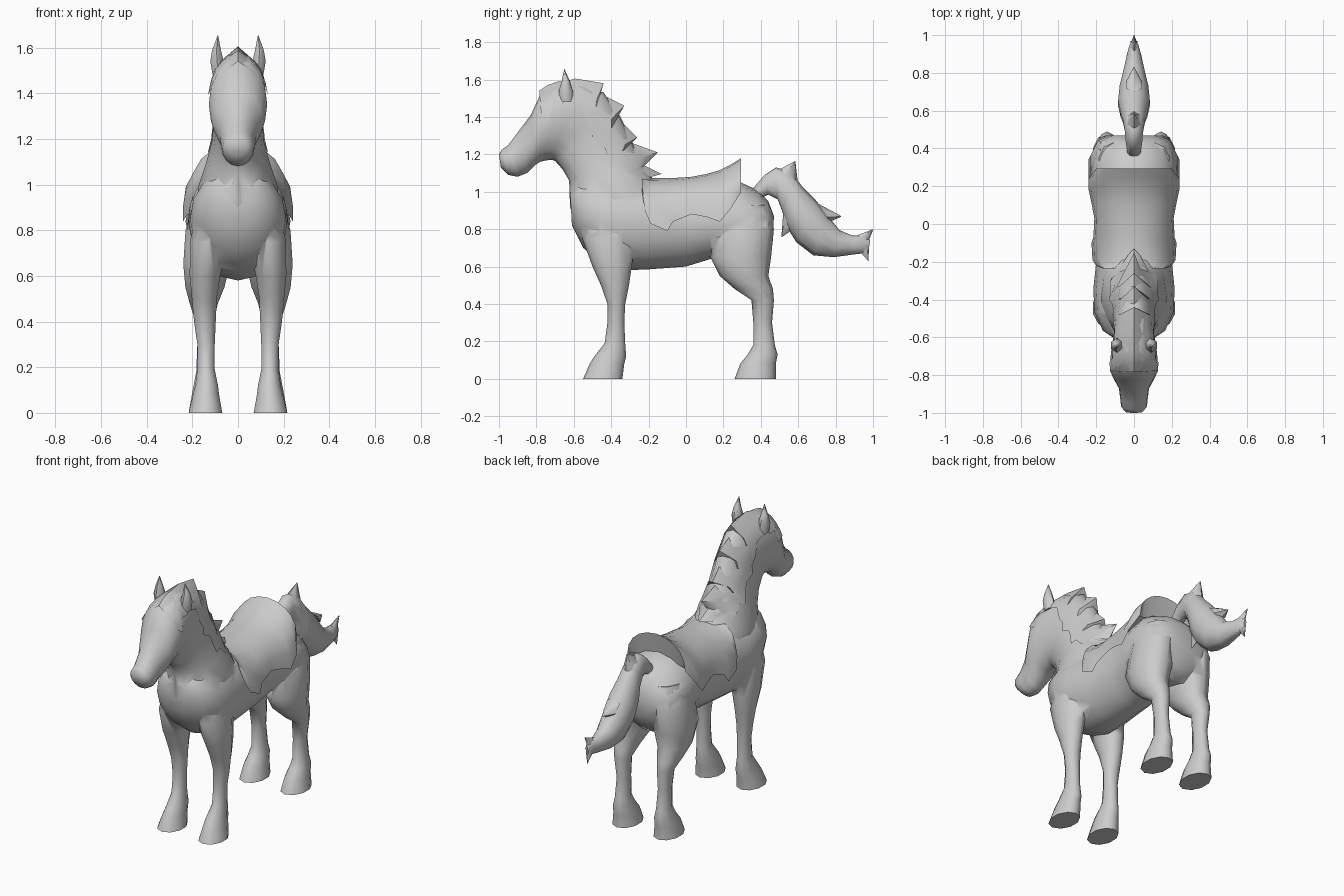
import bpy, bmesh, math
from mathutils import Vector
from mathutils.bvhtree import BVHTree

grey = bpy.data.materials.new("plain grey")
grey.diffuse_color = (0.6, 0.6, 0.6, 1)


def finish(name, bm, angle=60):
    bmesh.ops.recalc_face_normals(bm, faces=bm.faces)
    me = bpy.data.meshes.new(name)
    bm.to_mesh(me)
    bm.free()
    ob = bpy.data.objects.new(name, me)
    bpy.context.collection.objects.link(ob)
    me.materials.append(grey)
    smooth(ob, angle)
    return ob


def smooth(ob, angle):
    bpy.ops.object.select_all(action='DESELECT')
    ob.select_set(True)
    bpy.context.view_layer.objects.active = ob
    bpy.ops.object.shade_smooth_by_angle(angle=math.radians(angle))


def loft(name, rings, n=14, xc=0.0, angle=60):
    """Each ring: two profile points (y1, z1, y2, z2), half width, optional x centre."""
    bm = bmesh.new()
    loops = []
    for r in rings:
        y1, z1, y2, z2, w = r[:5]
        x = r[5] if len(r) > 5 else xc
        c = Vector((x, (y1 + y2) / 2, (z1 + z2) / 2))
        u = Vector((0, (y1 - y2) / 2, (z1 - z2) / 2))
        v = Vector((w, 0, 0))
        loops.append([bm.verts.new(c + u * math.cos(2 * math.pi * i / n)
                                   + v * math.sin(2 * math.pi * i / n)) for i in range(n)])
    for a, b in zip(loops, loops[1:]):
        for i in range(n):
            j = (i + 1) % n
            bm.faces.new((a[i], a[j], b[j], b[i]))
    bm.faces.new(loops[0])
    bm.faces.new(loops[-1])
    return finish(name, bm, angle)


def sheet(name, rows, angle=60):
    """Skin over a grid of points."""
    bm = bmesh.new()
    grid = [[bm.verts.new(p) for p in row] for row in rows]
    for a, b in zip(grid, grid[1:]):
        for i in range(len(a) - 1):
            bm.faces.new((a[i], a[i + 1], b[i + 1], b[i]))
    return finish(name, bm, angle)


# Trunk from chest to rump
body = loft("body", [
    (-.62, 1.0, -.61, .82, .09), (-.58, 1.06, -.55, .70, .165), (-.48, 1.08, -.45, .62, .21),
    (-.35, 1.07, -.33, .58, .215), (-.2, 1.06, -.2, .585, .2), (0, 1.05, 0, .60, .185),
    (.13, 1.05, .13, .64, .2), (.27, 1.06, .27, .62, .23), (.38, 1.01, .37, .6, .215),
    (.44, .95, .43, .66, .19), (.47, .87, .465, .74, .12)], 16)

# Neck, head and muzzle
neck = loft("neck_and_head", [
    (-.14, 1.02, -.58, .78, .18), (-.17, 1.06, -.62, .92, .175), (-.22, 1.13, -.625, 1.06, .14),
    (-.28, 1.25, -.66, 1.12, .115), (-.35, 1.40, -.70, 1.165, .105),
    (-.44, 1.53, -.715, 1.17, .105), (-.57, 1.58, -.73, 1.17, .118),
    (-.67, 1.58, -.76, 1.165, .125), (-.77, 1.54, -.78, 1.16, .128),
    (-.83, 1.41, -.81, 1.14, .108), (-.89, 1.33, -.85, 1.10, .08),
    (-.95, 1.25, -.90, 1.08, .073), (-.985, 1.225, -.95, 1.09, .068),
    (-1.0, 1.2, -.99, 1.13, .045)], 16)

# Legs: z, front y, back y, inner x, outer x
FRONT = [(.9, -.53, -.3, .05, .18), (.75, -.555, -.27, .04, .215), (.6, -.5, -.29, .075, .215),
         (.5, -.455, -.305, .09, .205), (.4, -.42, -.325, .095, .195), (.3, -.42, -.33, .1, .18),
         (.19, -.435, -.325, .1, .18), (.12, -.49, -.32, .085, .19), (.08, -.515, -.33, .08, .2),
         (0, -.55, -.34, .065, .22)]
HIND = [(.93, .2, .43, .03, .19), (.8, .16, .47, .025, .235), (.65, .13, .455, .03, .245),
        (.55, .18, .44, .055, .235), (.48, .26, .465, .085, .215), (.42, .35, .47, .1, .195),
        (.3, .36, .46, .105, .18), (.18, .36, .475, .1, .185), (.13, .33, .49, .09, .195),
        (.08, .29, .48, .08, .205), (0, .26, .48, .065, .22)]
limbs = [neck]
for name, table in (("front_leg", FRONT), ("hind_leg", HIND)):
    for s in (-1, 1):
        limbs.append(loft(name, [(yf, z, yb, z, (xo - xi) / 2, s * (xi + xo) / 2)
                                 for z, yf, yb, xi, xo in table], 10))

# Join the skin into one closed surface
bpy.context.view_layer.objects.active = body
for limb in limbs:
    m = body.modifiers.new("join", 'BOOLEAN')
    m.operation, m.solver, m.object = 'UNION', 'EXACT', limb
    bpy.ops.object.select_all(action='DESELECT')
    body.select_set(True)
    bpy.context.view_layer.objects.active = body
    bpy.ops.object.modifier_apply(modifier=m.name)
    bpy.data.objects.remove(limb)
smooth(body, 75)

bm = bmesh.new()
bm.from_mesh(body.data)
skin = BVHTree.FromBMesh(bm)
bm.free()


def side_x(y, z, gap, default):
    hit = skin.ray_cast(Vector((1, y, z)), Vector((-1, 0, 0)))[0]
    return hit.x + gap if hit else default


# Mane and forelock: jagged ridge draped over both sides of the neck
def drape(name, crest, edge):
    rows = []
    for (cy, cz), (ey, ez) in zip(crest, edge):
        half = []
        for t in (1, .7, .4):
            y, z = cy + (ey - cy) * t, cz + (ez - cz) * t
            half.append((max(side_x(y, z, .008, .02), .02 + .03 * t), y, z))
        rows.append([(-x, y, z) for x, y, z in half] + [(0, cy, cz)] + half[::-1])
    return sheet(name, rows, 50)


drape("mane",
      [(-.66, 1.587), (-.59, 1.605), (-.44, 1.58), (-.47, 1.53), (-.33, 1.46), (-.37, 1.40),
       (-.26, 1.29), (-.30, 1.265), (-.15, 1.21), (-.22, 1.14), (-.13, 1.095)],
      [(-.62, 1.48), (-.56, 1.46), (-.53, 1.37), (-.50, 1.33), (-.50, 1.28), (-.44, 1.25),
       (-.42, 1.20), (-.40, 1.14), (-.36, 1.15), (-.31, 1.10), (-.22, 1.07)])
drape("forelock",
      [(-.64, 1.59), (-.69, 1.588), (-.74, 1.57), (-.785, 1.54)],
      [(-.66, 1.47), (-.71, 1.47), (-.735, 1.39), (-.775, 1.42)])

# Ears
for s in (-1, 1):
    loft("ear", [(-.68, 1.48, -.60, 1.48, .03, s * .085), (-.68, 1.54, -.605, 1.54, .034, s * .092),
                 (-.665, 1.59, -.62, 1.59, .022, s * .094),
                 (-.651, 1.655, -.649, 1.655, .001, s * .088)], 6)

# Tail with loose tufts
loft("tail", [
    (.36, 1.02, .37, .95, .035), (.42, 1.09, .44, .985, .045), (.48, 1.13, .49, .96, .05),
    (.56, 1.11, .52, .88, .06), (.62, 1.03, .54, .81, .075), (.69, .96, .59, .73, .088),
    (.76, .87, .68, .66, .08), (.82, .795, .79, .65, .06), (.89, .765, .90, .665, .04),
    (.95, .77, .945, .67, .025), (.985, .74, .975, .68, .008)], 10)
for y1, z1, y2, z2, w, ty, tz in [
        (.50, 1.12, .60, 1.03, .04, .585, 1.165), (.70, .94, .77, .84, .05, .83, .87),
        (.52, .89, .56, .79, .03, .51, .76), (.91, .765, .97, .72, .02, 1.0, .80),
        (.93, .68, .98, .73, .02, .975, .63)]:
    loft("tail_tuft", [(y1, z1, y2, z2, w), (ty, tz, ty, tz - .004, .002)], 6)

# Saddle: y, top z, lower flap z, flap half width
SADDLE = [(-.235, 1.07, 1.0, .165), (-.22, 1.072, .90, .20), (-.19, 1.073, .83, .22),
          (-.10, 1.073, .79, .225), (-.07, 1.073, .84, .215), (.03, 1.08, .88, .21),
          (.11, 1.095, .865, .225), (.18, 1.115, .84, .24), (.24, 1.145, .91, .24),
          (.295, 1.18, 1.0, .20)]
rows = []
for y, top, low, w in SADDLE:
    half = []
    for k in range(6):
        a = math.pi / 2 * k / 5
        z = low + (top - low) * math.cos(a) ** .9 if k < 5 else low
        x = w * math.sin(a)
        half.append((max(x, side_x(y, z, .012, 0)) if k else 0, y, z))
    rows.append([(-x, y, z) for x, y, z in half[:0:-1]] + half)
# Back of the raised seat rim closes down onto the rump
rows.append([(x * .98, .27, min(z, 1.0 + .04 * (1 - abs(x) / .2))) for x, y, z in rows[-1]])
sheet("saddle", rows, 50)
